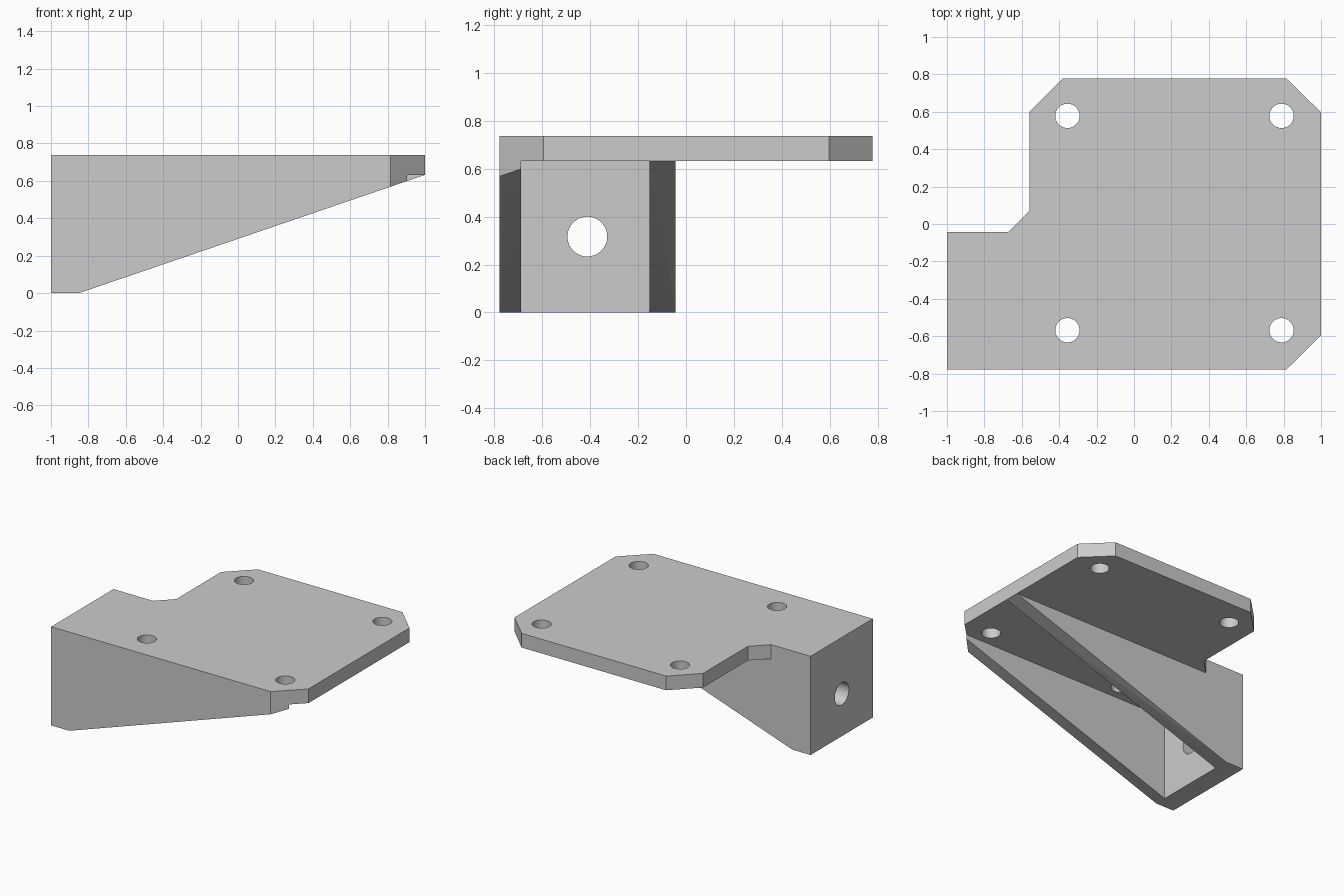
import bpy, bmesh, math
from mathutils import Matrix

if "Cube" in bpy.data.objects:
    bpy.data.objects.remove(bpy.data.objects["Cube"])

UNDER, TOP = 0.632, 0.738        # underside and top of the plate
FRONT, RIB_BACK = -0.778, -0.043  # outer faces of the two ribs
WALL = -0.85                     # inner face of the end wall

grey = bpy.data.materials.new("plain grey")
grey.use_nodes = True
colour = (0.6, 0.6, 0.6, 1)
grey.diffuse_color = colour
grey.node_tree.nodes["Principled BSDF"].inputs["Base Color"].default_value = colour


def prism(name, points, start, end, axis="Z"):
    """Extrude an outline: (x, y) along Z, or (x, z) along Y."""
    bm = bmesh.new()
    place = (lambda a, b: (a, b, start)) if axis == "Z" else (lambda a, b: (a, start, b))
    face = bm.faces.new([bm.verts.new(place(a, b)) for a, b in points])
    moved = bmesh.ops.extrude_face_region(bm, geom=[face])["geom"]
    for v in moved:
        if isinstance(v, bmesh.types.BMVert):
            v.co["XYZ".index(axis)] = end
    bmesh.ops.recalc_face_normals(bm, faces=bm.faces)
    return finish(name, bm)


def cylinder(name, radius, centre, depth, turn=0):
    bm = bmesh.new()
    matrix = Matrix.Translation(centre) @ Matrix.Rotation(turn, 4, "Y")
    bmesh.ops.create_cone(bm, cap_ends=True, segments=64, radius1=radius,
                          radius2=radius, depth=depth, matrix=matrix)
    return finish(name, bm)


def finish(name, bm):
    mesh = bpy.data.meshes.new(name)
    bm.to_mesh(mesh)
    bm.free()
    mesh.materials.append(grey)
    obj = bpy.data.objects.new(name, mesh)
    bpy.context.collection.objects.link(obj)
    return obj


def rectangle(x0, x1, y0, y1):
    return [(x0, y0), (x1, y0), (x1, y1), (x0, y1)]


# Solid block with the outline of the plate
outline = [(-1, FRONT), (0.815, FRONT), (1, -0.595), (1, 0.597), (0.815, 0.778),
           (-0.38, 0.778), (-0.56, 0.6), (-0.56, 0.07), (-0.673, RIB_BACK),
           (-1, RIB_BACK)]
bracket = prism("mounting_bracket", outline, 0, TOP)

# Space below the plate behind the ribs, and the channel between them
cutters = [
    prism("rear_space", rectangle(-2, 2, RIB_BACK, 2), -1, UNDER),
    prism("channel", rectangle(WALL, 2, -0.69, -0.152), -1, UNDER),
]

# Sloping underside of the ribs
slope = UNDER / (1 - WALL)
reach = 1.3
cutters.append(prism("slope", [(WALL, 0), (reach, slope * (reach - WALL)),
                               (reach, -1), (WALL, -1)], -2, 2, "Y"))

# Four screw holes in the plate and one hole in the end wall
for x in (-0.356, 0.789):
    for y in (-0.568, 0.578):
        cutters.append(cylinder("screw_hole", 0.065, (x, y, TOP), 0.6))
cutters.append(cylinder("wall_hole", 0.083, (-1, -0.412, 0.317), 0.6, math.pi / 2))

for cutter in cutters:
    mod = bracket.modifiers.new(cutter.name, "BOOLEAN")
    mod.operation = "DIFFERENCE"
    mod.solver = "EXACT"
    mod.object = cutter
    cutter.hide_render = True

# Apply the cuts and drop the helpers
bpy.context.view_layer.update()
cut = bpy.data.meshes.new_from_object(
    bracket.evaluated_get(bpy.context.evaluated_depsgraph_get()))
bracket.modifiers.clear()
bracket.data = cut
for cutter in cutters:
    bpy.data.objects.remove(cutter)

bpy.ops.object.select_all(action="DESELECT")
bracket.select_set(True)
bpy.context.view_layer.objects.active = bracket
bpy.ops.object.shade_smooth_by_angle(angle=math.radians(30))
